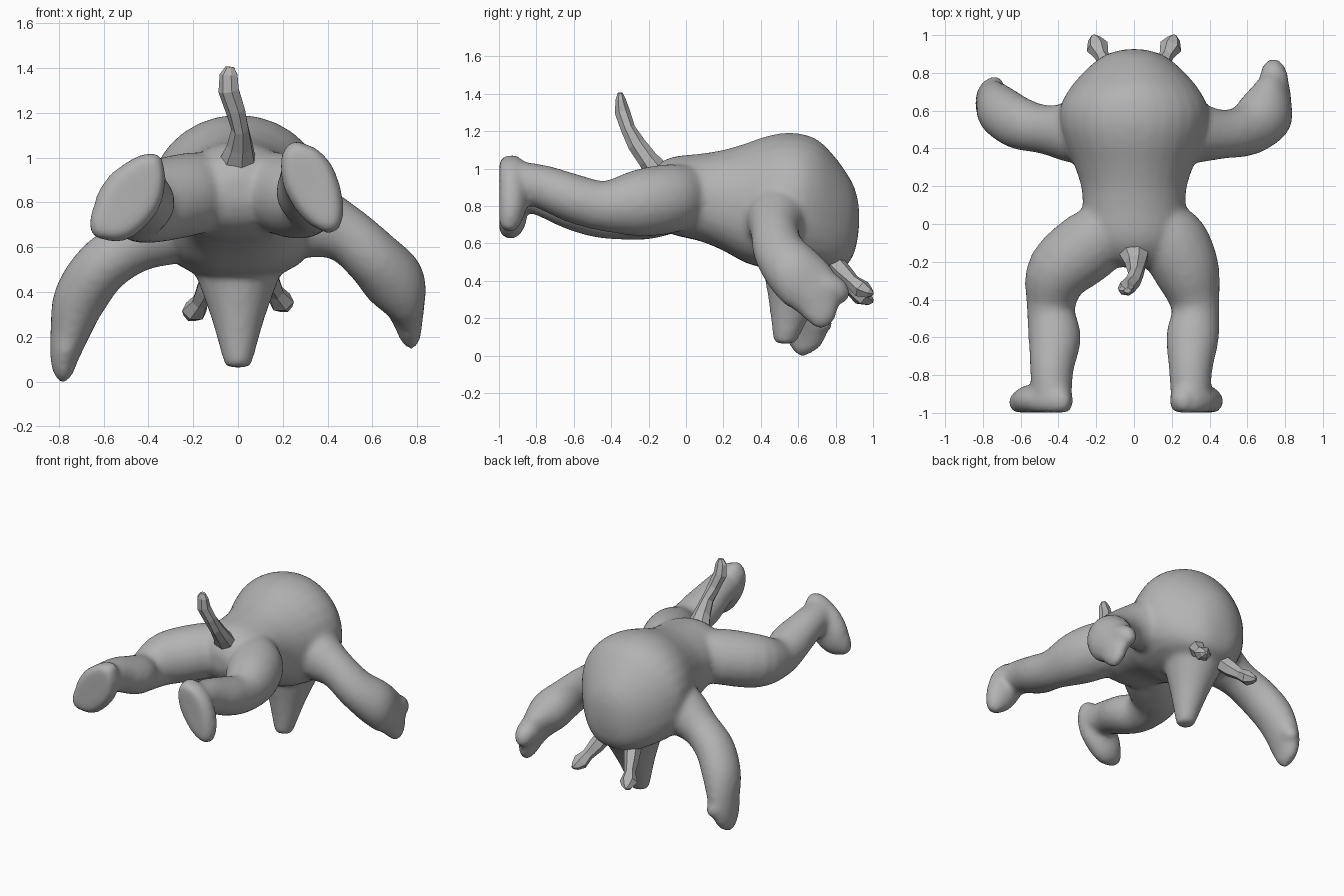
import bpy, bmesh, math
from mathutils import Vector

grey = bpy.data.materials.new("clay grey")
grey.diffuse_color = (0.45, 0.45, 0.45, 1)


def refine(st, steps):
    """Catmull-Rom interpolation of (x, y, z, a, b) stations."""
    out = []
    for i in range(len(st) - 1):
        p0, p1, p2, p3 = st[max(i - 1, 0)], st[i], st[i + 1], st[min(i + 2, len(st) - 1)]
        for k in range(steps):
            t = k / steps
            out.append([0.5 * (2 * q1 + (q2 - q0) * t + (2 * q0 - 5 * q1 + 4 * q2 - q3) * t * t
                               + (3 * q1 - q0 - 3 * q2 + q3) * t ** 3)
                        for q0, q1, q2, q3 in zip(p0, p1, p2, p3)])
    return out + [list(st[-1])]


def tube(bm, stations, ref, sides=20, steps=4, axis=None, boxy=1):
    """Loft ellipses: a is the half width across ref, b the half width along ref.
    With axis set, all rings stay square to it instead of following the path.
    boxy below 1 squares off the lower half of each ring."""
    st = refine(stations, steps)
    pts = [Vector(s[:3]) for s in st]
    rings = []
    for i, s in enumerate(st):
        tan = Vector(axis) if axis else (pts[min(i + 1, len(pts) - 1)] - pts[max(i - 1, 0)]).normalized()
        side = tan.cross(Vector(ref)).normalized()
        up = side.cross(tan)
        ring = []
        for j in range(sides):
            c, d = math.cos(2 * math.pi * j / sides), math.sin(2 * math.pi * j / sides)
            if d < 0:
                c, d = math.copysign(abs(c) ** boxy, c), -abs(d) ** boxy
            ring.append(bm.verts.new(pts[i] + side * (max(s[3], .004) * c) + up * (max(s[4], .004) * d)))
        rings.append(ring)
    for r, q in zip(rings, rings[1:]):
        for j in range(sides):
            k = (j + 1) % sides
            bm.faces.new((r[j], r[k], q[k], q[j]))
    bm.faces.new(rings[0][::-1])
    bm.faces.new(rings[-1])


def finish(bm, name, smooth):
    bmesh.ops.recalc_face_normals(bm, faces=bm.faces)
    me = bpy.data.meshes.new(name)
    bm.to_mesh(me)
    bm.free()
    me.materials.append(grey)
    ob = bpy.data.objects.new(name, me)
    bpy.context.collection.objects.link(ob)
    for p in me.polygons:
        p.use_smooth = smooth
    return ob


body = bmesh.new()
UP, BACK = (0, 0, 1), (0, 1, 0)

# torso and rounded back of the head
tube(body, [(0, -.23, .86, .06, .06), (0, -.18, .855, .19, .145), (0, -.08, .855, .26, .205),
            (0, .08, .845, .27, .235), (0, .20, .83, .28, .27), (0, .32, .815, .32, .32),
            (0, .42, .82, .36, .35), (0, .52, .825, .39, .365), (0, .62, .82, .39, .365),
            (0, .71, .80, .345, .35), (0, .79, .76, .28, .31), (0, .86, .73, .205, .245),
            (0, .90, .725, .14, .175), (0, .922, .735, .06, .08), (0, .926, .735, .01, .01)],
     UP, 28, 4, BACK, .8)

# snout pointing down
tube(body, [(0, .64, .72, .27, .24), (0, .64, .56, .22, .235), (0, .61, .45, .18, .195),
            (0, .575, .30, .125, .135), (0, .55, .18, .09, .095), (0, .535, .10, .068, .07),
            (0, .53, .07, .055, .055), (0, .53, .062, .02, .02)], BACK, 20, 4, UP)

# right arm and hand
tube(body, [(.14, .50, .80, .12, .14), (.30, .485, .73, .175, .165), (.47, .475, .665, .13, .13),
            (.60, .50, .555, .13, .14), (.695, .58, .45, .14, .16), (.74, .665, .355, .095, .16),
            (.76, .705, .26, .065, .115), (.77, .71, .19, .045, .08), (.775, .70, .15, .02, .025)], BACK)
tube(body, [(.73, .66, .40, .09, .08), (.74, .77, .36, .08, .08), (.735, .84, .33, .055, .06),
            (.73, .875, .32, .015, .015)], UP, 12)

# left arm and hand
tube(body, [(-.14, .50, .78, .12, .14), (-.30, .485, .70, .175, .165), (-.47, .50, .61, .13, .13),
            (-.61, .535, .51, .125, .14), (-.705, .595, .37, .12, .14), (-.75, .635, .22, .09, .13),
            (-.775, .635, .11, .065, .115), (-.78, .62, .04, .045, .07), (-.78, .61, .0, .02, .025)], BACK)
tube(body, [(-.75, .62, .24, .07, .07), (-.745, .71, .19, .065, .07), (-.735, .755, .17, .05, .05),
            (-.73, .785, .165, .01, .01)], UP, 12)


def leg(s, knee, shin, ankle, dz):
    """Thigh, calf and ankle, bent at the knee; s is the side."""
    tube(body, [(s * .12, .06, .85, .12, .16), (s * .20, -.08, .84, .185, .185),
                (s * (knee - .045), -.25, .815 + dz / 2, .175, .18), (s * knee, -.44, .80 + dz, .128, .135),
                (s * shin, -.60, .84 + dz, .14, .13), (s * ankle, -.76, .90 + dz, .117, .118),
                (s * ankle, -.88, .925 + dz, .108, .11), (s * ankle, -.985, .93 + dz, .10, .105)], UP)


leg(1, .325, .31, .30, 0)
leg(-1, .44, .42, .435, -.04)

# feet, flat against the sole
tube(body, [(.255, -.95, 1.07, .02, .03), (.265, -.94, 1.02, .08, .08), (.31, -.935, .92, .12, .09),
            (.365, -.935, .80, .11, .085), (.405, -.945, .71, .07, .06), (.415, -.95, .665, .025, .03)], BACK)
tube(body, [(-.355, -.95, 1.01, .02, .03), (-.39, -.94, .96, .08, .08), (-.46, -.935, .85, .135, .09),
            (-.545, -.935, .74, .125, .085), (-.61, -.945, .69, .08, .06), (-.65, -.95, .66, .025, .03)], BACK)
for v in body.verts:
    v.co.y = max(v.co.y, -.998)

# weld everything into one skin
skin = finish(body, "body", True)
rm = skin.modifiers.new("weld", "REMESH")
rm.mode = "VOXEL"
rm.voxel_size = .018
rm.use_smooth_shade = True
sm = skin.modifiers.new("soften", "SMOOTH")
sm.factor = .5
sm.iterations = 9

# faceted tail
tail = bmesh.new()
tube(tail, [(0, -.14, .97, .09, .07), (.01, -.205, 1.05, .06, .055), (.01, -.265, 1.13, .04, .05),
            (-.01, -.31, 1.21, .045, .04), (-.04, -.34, 1.30, .048, .042),
            (-.04, -.35, 1.37, .042, .028), (-.035, -.352, 1.405, .02, .014)], BACK, 7, 1)
finish(tail, "tail", False)

# faceted stalk ears
for s, dz, name in ((1, .015, "right_ear"), (-1, -.025, "left_ear")):
    ear = bmesh.new()
    tube(ear, [(s * .10, .75, .52 + dz, .06, .06), (s * .14, .83, .435 + dz, .05, .055),
               (s * .17, .89, .38 + dz, .038, .04), (s * .195, .94, .34 + dz, .06, .05),
               (s * .21, .98, .32 + dz, .035, .03), (s * .215, 1.0, .315 + dz, .01, .01)], UP, 6, 1)
    finish(ear, name, False)
